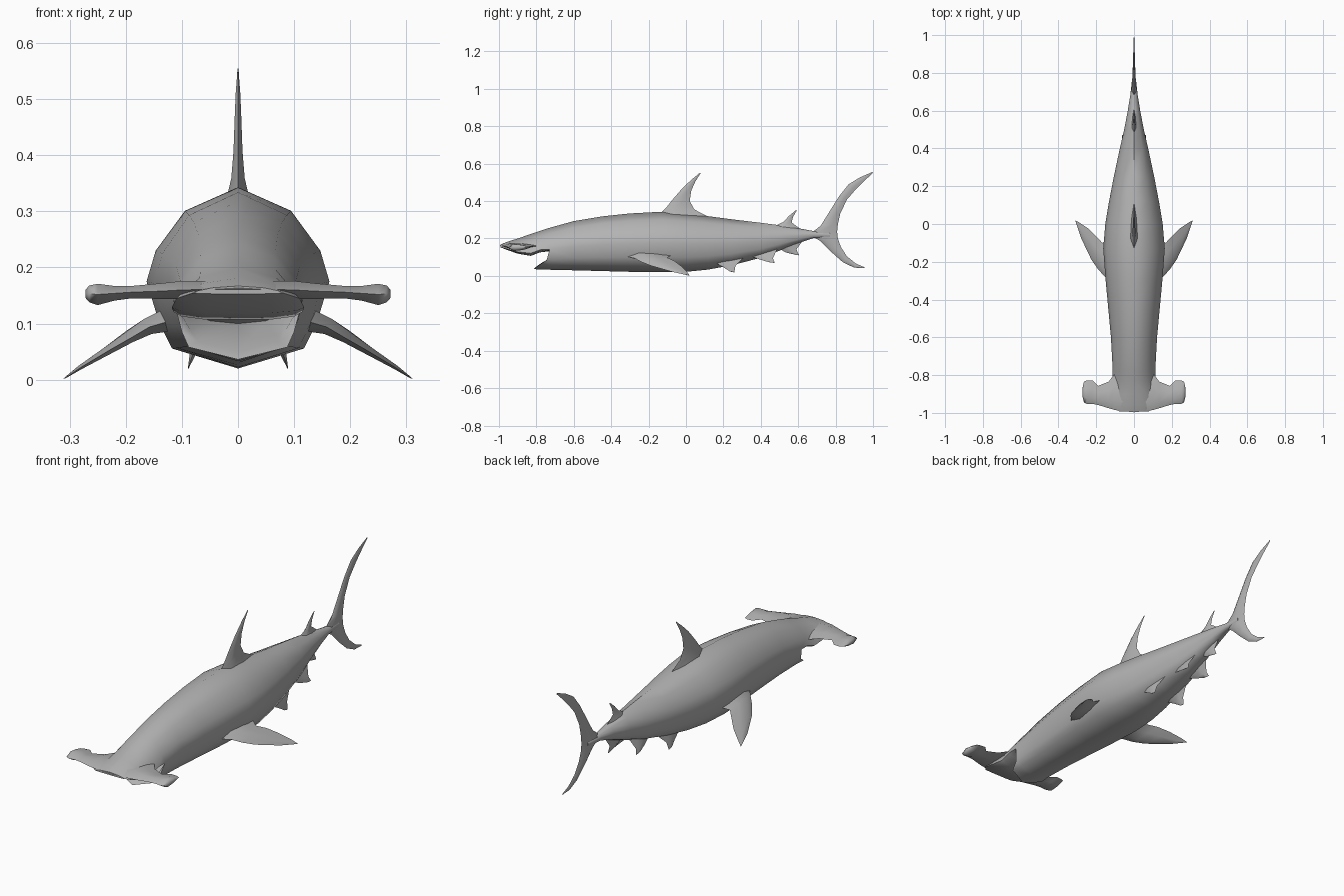
import bpy, bmesh, math
from mathutils import Vector

grey = bpy.data.materials.new("shark grey")
grey.diffuse_color = (0.45, 0.45, 0.45, 1)


def strip(bm, rows, closed):
    """Skin consecutive rows of points with quads."""
    vs = [[bm.verts.new(p) for p in r] for r in rows]
    n = len(rows[0])
    for a, b in zip(vs, vs[1:]):
        for i in range(n if closed else n - 1):
            j = (i + 1) % n
            bm.faces.new((a[i], a[j], b[j], b[i]))
    return vs


def finish(name, bm, angle=55):
    bmesh.ops.remove_doubles(bm, verts=bm.verts, dist=1e-4)
    bmesh.ops.recalc_face_normals(bm, faces=bm.faces)
    me = bpy.data.meshes.new(name)
    bm.to_mesh(me)
    bm.free()
    ob = bpy.data.objects.new(name, me)
    bpy.context.collection.objects.link(ob)
    me.materials.append(grey)
    bpy.ops.object.select_all(action='DESELECT')
    ob.select_set(True)
    bpy.context.view_layer.objects.active = ob
    bpy.ops.object.shade_smooth_by_angle(angle=math.radians(angle))


def mirror_row(half):
    """Half section from top to keel -> full section."""
    return half + [(-x, y, z) for x, y, z in half[-2:0:-1]]


def section(shape, y, top, bottom, hw):
    return mirror_row([(u * hw, y, bottom + v * (top - bottom)) for u, v in shape])


def fin(name, stations, normal, sides=(1,)):
    """Lens-section blade: stations are (leading point, trailing point, half thickness)."""
    for s in sides:
        bm = bmesh.new()
        rows = []
        for lead, trail, t in stations:
            a, b, n = Vector(lead), Vector(trail), Vector(normal).normalized()
            row = [a, a.lerp(b, .25) + n * t, a.lerp(b, .65) + n * t * .7, b,
                   a.lerp(b, .65) - n * t * .7, a.lerp(b, .25) - n * t]
            rows.append([(p.x * s, p.y, p.z) for p in row])
        vs = strip(bm, rows, True)
        bm.faces.new(vs[0])
        bm.faces.new(vs[-1])
        label = name if len(sides) == 1 else ("left_" if s > 0 else "right_") + name
        finish(label, bm)


# Body: faceted sections (y, top, bottom, half width)
body_shape = [(0, 1), (.58, .87), (.9, .65), (1, .48), (.86, .25), (.72, .11), (0, 0)]
body = [section(body_shape, *s) for s in [
    (-.73, .257, .033, .115), (-.6, .293, .03, .122), (-.45, .318, .026, .136),
    (-.3, .334, .022, .15), (-.13, .343, .02, .163), (0, .332, .022, .152),
    (.12, .319, .034, .132), (.25, .302, .058, .107), (.4, .284, .097, .075),
    (.5, .271, .135, .052), (.6, .255, .175, .033), (.68, .24, .202, .02),
    (.77, .235, .205, .01)]]
bm = bmesh.new()
rows = strip(bm, body, True)
bm.faces.new(rows[-1])

# Head: flattened wedge that shares the upper neck edge with the body
head_shape = [(0, 1), (.58, .77), (.9, .38), (1, .12), (.88, .05), (.5, 0), (0, 0)]
neck = list(body[0])
roof = [(.1, -.73, .138), (.06, -.73, .135), (0, -.73, .132)]
for i, p in enumerate(roof):
    neck[4 + i] = p
    neck[8 - i] = (-p[0], p[1], p[2])
head = [neck] + [section(head_shape, *s) for s in [
    (-.78, .241, .126, .114), (-.83, .224, .107, .115), (-.9, .2, .119, .118),
    (-.96, .181, .14, .11), (-.992, .167, .153, .08)]]
rows = strip(bm, head, True)
bm.faces.new(rows[-1])

# Mouth: roof edge, throat, inner jaw rim, outer jaw rim, throat skin
corner = body[0][3]


def mouth_row(a, b, c):
    half = [corner, a, b, c]
    return half + [(-x, y, z) for x, y, z in half[-2::-1]]


strip(bm, [neck[3:10],
           mouth_row((.085, -.63, .12), (.05, -.62, .105), (0, -.62, .1)),
           mouth_row((.085, -.735, .088), (.072, -.775, .068), (0, -.8, .05)),
           mouth_row((.1, -.745, .085), (.088, -.785, .058), (0, -.815, .036)),
           body[0][3:10]], False)
finish("body", bm)

# Hammer: wide flat wing lofted across x (x, front y, back y, z, half thickness)
half_hammer = [(0, -.997, -.8, .162, .014), (.1, -.985, -.79, .16, .016),
               (.135, -.975, -.835, .158, .014), (.19, -.958, -.857, .156, .011),
               (.22, -.952, -.828, .154, .013), (.25, -.952, -.828, .152, .019),
               (.265, -.945, -.835, .153, .015), (.272, -.915, -.865, .153, .007)]
spans = [(-h[0],) + h[1:] for h in half_hammer[:0:-1]] + half_hammer
fin("hammer", [((x, f, z), (x, b, z), t) for x, f, b, z, t in spans], (0, 0, 1))

# Upright fins, given in the y-z plane
def upright(name, pts):
    fin(name, [((0, a, b), (0, c, d), t) for a, b, c, d, t in pts], (1, 0, 0))


upright("dorsal_fin", [(-.15, .32, .14, .305, .022), (-.11, .36, .045, .355, .012),
                       (-.07, .41, .02, .4, .008), (-.02, .468, .028, .455, .006),
                       (.03, .515, .05, .505, .004), (.075, .552, .078, .549, .001)])
upright("rear_dorsal_fin", [(.47, .265, .62, .245, .012), (.52, .288, .565, .285, .006),
                            (.55, .32, .572, .315, .004), (.588, .352, .592, .35, .001)])
upright("tail_fin", [(.95, .042, .957, .045, .001), (.9, .044, .908, .066, .004),
                     (.84, .072, .86, .105, .006), (.78, .125, .828, .155, .008),
                     (.72, .185, .812, .2, .011), (.66, .222, .808, .235, .013),
                     (.72, .268, .812, .275, .011), (.765, .34, .825, .335, .008),
                     (.82, .428, .862, .41, .006), (.87, .49, .91, .465, .005),
                     (.93, .527, .945, .5, .003), (.995, .555, 1, .551, .001)])
upright("anal_fin", [(.47, .16, .63, .195, .01), (.535, .125, .59, .142, .005),
                     (.585, .113, .605, .11, .001)])

# Paired fins
both = (1, -1)
fin("pectoral_fin", [((.12, -.32, .105), (.12, -.07, .115), .022),
                     ((.158, -.275, .094), (.168, -.1, .098), .015),
                     ((.19, -.24, .075), (.2, -.065, .082), .011),
                     ((.225, -.19, .055), (.24, -.025, .052), .008),
                     ((.28, -.075, .022), (.285, .005, .022), .004),
                     ((.308, .012, .003), (.311, .02, .002), .001)],
    (.5, 0, 1), both)
fin("pelvic_fin", [((.066, .13, .085), (.062, .31, .1), .012),
                   ((.08, .2, .046), (.08, .265, .055), .006),
                   ((.088, .235, .024), (.088, .258, .019), .001)], (1, 0, .4), both)
fin("clasper_fin", [((.035, .32, .115), (.03, .49, .15), .01),
                    ((.054, .4, .086), (.055, .465, .094), .005),
                    ((.062, .44, .074), (.062, .475, .069), .001)], (1, 0, .4), both)
